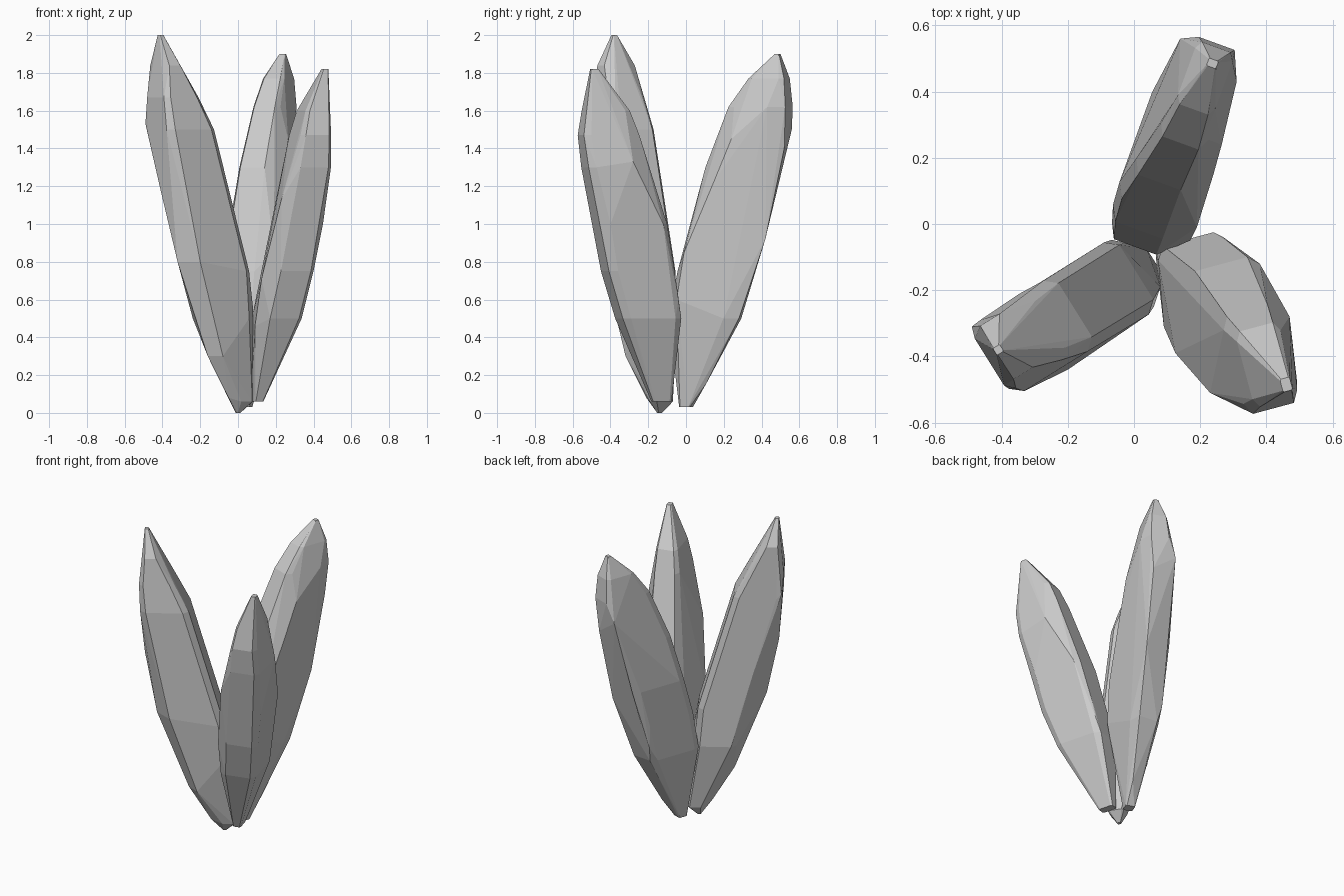
import bpy
import bmesh
from math import cos, sin, radians

if "Cube" in bpy.data.objects:
    bpy.data.objects.remove(bpy.data.objects["Cube"], do_unlink=True)


def make_material(name, value):
    material = bpy.data.materials.new(name)
    color = (value, value, value, 1)
    material.diffuse_color = color
    material.use_nodes = True
    material.node_tree.nodes["Principled BSDF"].inputs["Base Color"].default_value = color
    return material


stone_grey = make_material("stone_grey", 0.6)


def section(x, y, radial, tangent, angle, chamfer=0.12):
    """Bevelled rectangle turned so its first axis points outward."""
    turn = radians(angle)
    inner = 1 - 2 * chamfer
    corners = []
    for a in (-1, 1):
        for b in (-1, 1):
            corners += [(a, b * inner), (a * inner, b)]
    for a, b in corners:
        u, v = a * radial, b * tangent
        yield x + u * cos(turn) - v * sin(turn), y + u * sin(turn) + v * cos(turn)


def make_crystal(name, angle, rings, bulges):
    """Wrap a faceted skin around stacked sections (z, x, y, radial, tangent)
    and the corner points that bulge out beyond them."""
    bm = bmesh.new()
    for z, x, y, radial, tangent in rings:
        for px, py in section(x, y, radial, tangent, angle):
            bm.verts.new((px, py, z))
    for corner in bulges:
        bm.verts.new(corner)
    hull = bmesh.ops.convex_hull(bm, input=bm.verts)
    unused = {item for item in hull["geom_interior"] + hull["geom_unused"]
              if isinstance(item, bmesh.types.BMVert)}
    bmesh.ops.delete(bm, geom=list(unused), context="VERTS")

    # Merge nearly level triangles into broad flat facets
    bmesh.ops.dissolve_limit(bm, angle_limit=radians(4), verts=bm.verts, edges=bm.edges)
    bmesh.ops.recalc_face_normals(bm, faces=bm.faces)
    mesh = bpy.data.meshes.new(name)
    bm.to_mesh(mesh)
    bm.free()
    mesh.materials.append(stone_grey)
    crystal = bpy.data.objects.new(name, mesh)
    bpy.context.collection.objects.link(crystal)
    return crystal


# Tallest crystal, leaning to the front right
make_crystal("tall_crystal", 212, [
    (0, 0, -.14, .01, .01),
    (.06, .02, -.13, .045, .05),
    (.5, -.085, -.2, .125, .12),
    (.75, -.12, -.225, .15, .128),
    (1, -.18, -.26, .155, .13),
    (1.5, -.303, -.338, .148, .126),
    (1.67, -.345, -.36, .108, .11),
    (1.84, -.385, -.37, .045, .095),
    (2, -.41, -.38, .012, .012),
], [
    (-.05, -.21, .08), (-.16, -.29, .3), (-.08, -.32, .3),
    (-.32, -.4, .8), (-.2, -.44, .8), (-.41, -.4, 1.18),
    (-.28, -.47, 1.18), (-.49, -.31, 1.53), (.08, -.19, .55),
])

# Shortest and broadest crystal, leaning to the front left
make_crystal("short_crystal", -75, [
    (.06, .1, -.13, .05, .025),
    (.5, .205, -.2, .16, .104),
    (.75, .26, -.255, .18, .108),
    (1, .31, -.295, .18, .108),
    (1.3, .365, -.385, .155, .1),
    (1.47, .382, -.41, .152, .084),
    (1.6, .4, -.425, .118, .068),
    (1.82, .46, -.485, .02, .015),
], [
    (.09, -.31, .46), (.125, -.39, .71), (.23, -.51, 1.13),
    (.27, -.04, .6), (.38, -.12, 1), (.47, -.28, 1.33),
])

# Crystal leaning to the back
make_crystal("back_crystal", 70, [
    (.03, .04, 0, .03, .03),
    (.5, .065, .1, .18, .09),
    (.75, .08, .16, .19, .1),
    (1, .1, .23, .19, .1),
    (1.3, .14, .3, .185, .09),
    (1.62, .195, .395, .16, .076),
    (1.77, .215, .44, .1, .06),
    (1.9, .237, .485, .012, .015),
], [
    (.1, .11, .16), (.19, .28, .5), (.25, .42, .92), (.28, .52, 1.4),
    (.17, -.05, .6), (.19, -.01, .85), (.24, .15, 1.23), (.265, .24, 1.45),
    (.046, .32, .6), (.08, .43, 1), (.14, .56, 1.5), (.31, .43, 1.62),
])
